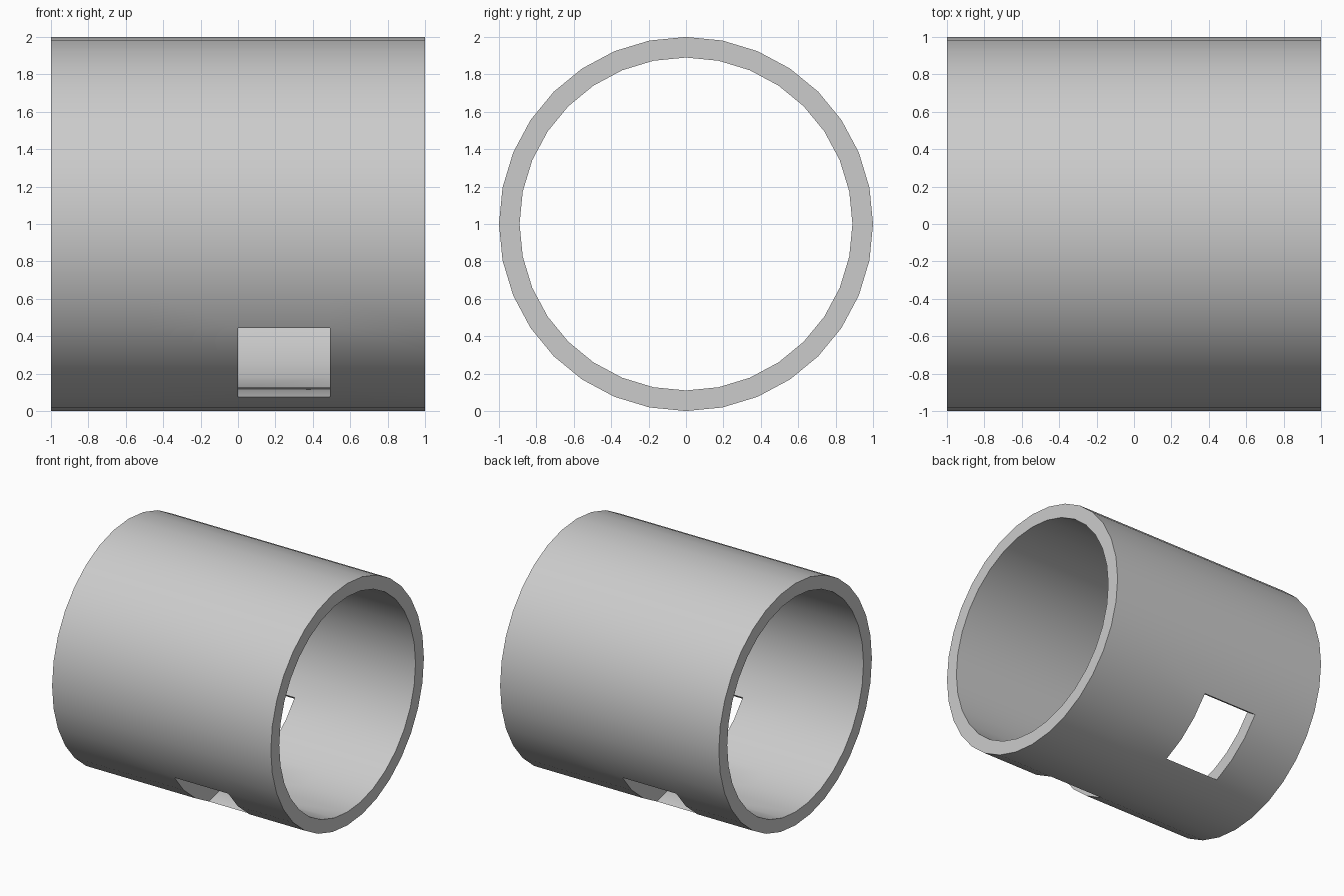
import bpy, bmesh, math

if "Cube" in bpy.data.objects:
    bpy.data.objects.remove(bpy.data.objects["Cube"])

SIDES = 32
R_OUT, R_IN = 1.0, 0.89
XS = [-1.0, -0.493, 0.0, 0.493, 1.0]   # loops along the tube axis

bm = bmesh.new()


def grid(radius):
    """Rings of vertices, index 0 at the bottom, increasing towards the back."""
    g = []
    for x in XS:
        ring = []
        for i in range(SIDES):
            a = 2 * math.pi * i / SIDES
            ring.append(bm.verts.new((x, radius * math.sin(a), 1 - radius * math.cos(a))))
        g.append(ring)
    return g


outer, inner = grid(R_OUT), grid(R_IN)


def is_window(col, seg, first):
    """Back window in column 1, front window in column 2 (half-turn symmetric)."""
    back = col == 1 and first <= seg <= 4
    front = col == 2 and first <= SIDES - 1 - seg <= 4
    return back or front


# Tube walls, leaving the window openings
for g, first in ((outer, 2), (inner, 1)):
    for c in range(len(XS) - 1):
        for s in range(SIDES):
            if not is_window(c, s, first):
                t = (s + 1) % SIDES
                bm.faces.new((g[c][s], g[c + 1][s], g[c + 1][t], g[c][t]))

# End rims
for c in (0, -1):
    for s in range(SIDES):
        t = (s + 1) % SIDES
        bm.faces.new((outer[c][s], outer[c][t], inner[c][t], inner[c][s]))

# Window reveals: radial head, gently sloped sill and two jambs
for c, sign in ((1, 1), (2, -1)):
    for o, i in ((2, 1), (5, 5)):
        bm.faces.new((outer[c][sign * o], outer[c + 1][sign * o],
                      inner[c + 1][sign * i], inner[c][sign * i]))
    for e in (c, c + 1):
        for k in range(2, 5):
            a, b = sign * k, sign * (k + 1)
            bm.faces.new((outer[e][a], outer[e][b], inner[e][b], inner[e][a]))
        bm.faces.new((outer[e][sign * 2], inner[e][sign * 2], inner[e][sign]))

bmesh.ops.recalc_face_normals(bm, faces=bm.faces[:])
mesh = bpy.data.meshes.new("tube_with_windows")
bm.to_mesh(mesh)
bm.free()

tube = bpy.data.objects.new("tube_with_windows", mesh)
bpy.context.collection.objects.link(tube)
bpy.context.view_layer.objects.active = tube
tube.select_set(True)
bpy.ops.object.shade_smooth_by_angle(angle=math.radians(30))
